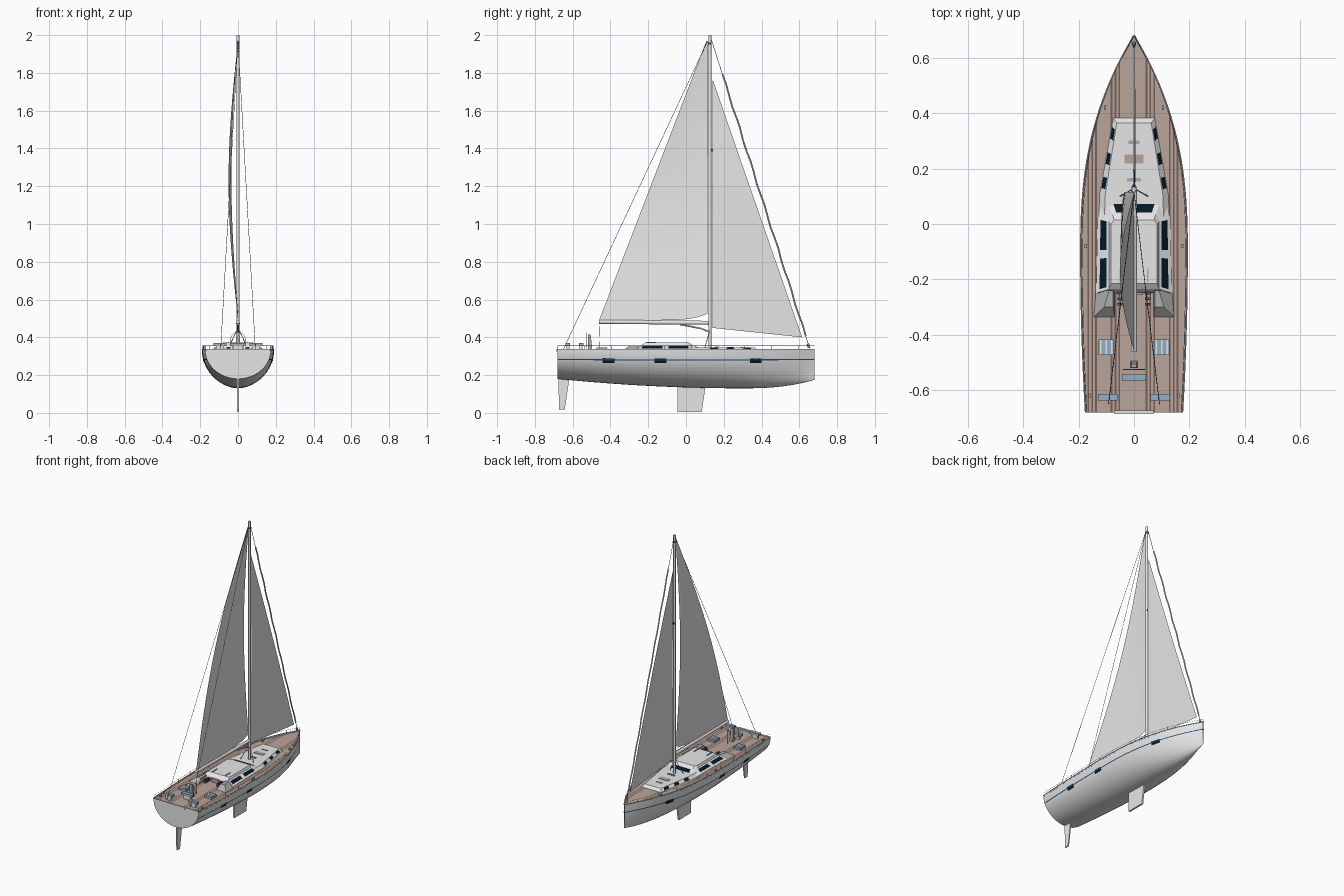
import bpy, bmesh, math
from mathutils import Vector

cube = bpy.data.objects.get("Cube")
if cube:
    bpy.data.objects.remove(cube, do_unlink=True)


def material(name, *srgb):
    m = bpy.data.materials.new(name)
    col = [c ** 2.2 for c in srgb] + [1]
    m.diffuse_color = col
    m.use_nodes = True
    m.node_tree.nodes["Principled BSDF"].inputs["Base Color"].default_value = col
    return m


WHITE = material("hull_white", .9, .9, .9)
SAIL = material("sail_cloth", .9, .9, .9)
TEAK = material("teak", .72, .64, .6)
DARK_TEAK = material("dark_teak", .46, .38, .35)
GLASS = material("dark_glass", .03, .12, .17)
BLUE = material("stripe_blue", .12, .33, .48)
CUSHION = material("cushion_blue", .57, .69, .77)
GREY = material("fitting_grey", .68, .68, .68)
WIRE = material("rigging_dark", .33, .33, .34)

TOP, DECK, BOW, STERN = .337, .328, .68, -.68


def mesh(name, verts, faces, *mats, smooth=False):
    me = bpy.data.meshes.new(name)
    bm = bmesh.new()
    vs = [bm.verts.new(v) for v in verts]
    for f in faces:
        bm.faces.new([vs[i] for i in f])
    bmesh.ops.recalc_face_normals(bm, faces=bm.faces)
    bm.to_mesh(me)
    bm.free()
    ob = bpy.data.objects.new(name, me)
    bpy.context.collection.objects.link(ob)
    for m in mats:
        me.materials.append(m)
    if smooth:
        activate(ob)
        bpy.ops.object.shade_smooth_by_angle(angle=math.radians(40))
    return ob


def activate(ob):
    bpy.ops.object.select_all(action='DESELECT')
    ob.select_set(True)
    bpy.context.view_layer.objects.active = ob


def grid(name, rows, mat):
    n = len(rows[0])
    faces = [(r * n + c, r * n + c + 1, (r + 1) * n + c + 1, (r + 1) * n + c)
             for r in range(len(rows) - 1) for c in range(n - 1)]
    return mesh(name, [p for row in rows for p in row], faces, mat, smooth=True)


def frustum(name, low, z0, high, z1, mat):
    """Solid between two outlines with the same number of corners."""
    n = len(low)
    verts = [(x, y, z0) for x, y in low] + [(x, y, z1) for x, y in high]
    faces = [(i, (i + 1) % n, (i + 1) % n + n, i + n) for i in range(n)]
    return mesh(name, verts, faces + [range(n), range(n, 2 * n)], mat)


def box(name, x, y, z0, w, d, h, mat):
    o = [(x + a * w / 2, y + b * d / 2) for a, b in ((-1, -1), (1, -1), (1, 1), (-1, 1))]
    return frustum(name, o, z0, o, z0 + h, mat)


def mirrored(half):
    return half + [(-x, y) for x, y in reversed(half)]


def tube(name, pts, r, mat, sides=1):
    cu = bpy.data.curves.new(name, 'CURVE')
    cu.dimensions, cu.bevel_depth, cu.bevel_resolution, cu.use_fill_caps = '3D', r, sides, True
    sp = cu.splines.new('POLY')
    sp.points.add(len(pts) - 1)
    for p, co in zip(sp.points, pts):
        p.co = (*co, 1)
    cu.materials.append(mat)
    ob = bpy.data.objects.new(name, cu)
    bpy.context.collection.objects.link(ob)
    activate(ob)
    bpy.ops.object.convert(target='MESH')


def pane(name, quad, u0, u1, v0, v1):
    """Thin glass plate on part of a four-cornered face, lifted outwards."""
    a, b, c, d = map(Vector, quad)
    n = (b - a).cross(d - a).normalized()
    n *= .0015 if n.z > 0 else -.0015
    at = lambda u, v: a.lerp(b, u).lerp(d.lerp(c, u), v) + n
    mesh(name, [at(u0, v0), at(u1, v0), at(u1, v1), at(u0, v1)], [range(4)], GLASS)


def seat(name, x, y, w):
    box(name + "_base", x, y, DECK, w * .6, .015, .027, WHITE)
    box(name, x, y, .353, w, .024, .012, GREY)
    box(name + "_cushion", x, y, .365, w, .024, .004, CUSHION)


# Hull shape
def half_width(y):
    if y > -.1:
        return max(.002, .192 * (1 - ((y + .1) / .78) ** 2.5))
    return .192 - .017 * ((y + .1) / .58) ** 2


def keel_z(y):
    if y < .3:
        return .13 + .05 * ((.3 - y) / .98) ** 2
    return .13 + .045 * ((y - .3) / .38) ** 2.5


def hull_x(y, z):
    t = (TOP - z) / (TOP - keel_z(y))
    return half_width(y) * math.sqrt(max(0, 1 - t * t))


stations = [STERN + (BOW - STERN) * i / 48 for i in range(49)]
angles = [math.pi * k / 24 for k in range(25)]
rows = [[(half_width(y) * math.cos(a), y, TOP - (TOP - keel_z(y)) * math.sin(a))
         for a in angles] for y in stations]
grid("hull", rows, WHITE)
mesh("transom", rows[0], [range(25)], WHITE)
box("stern_step", 0, STERN, .325, .14, .012, .012, WHITE)

# Planked deck with bands of dark seams
deck = mesh("deck", [(s * half_width(y), y, DECK) for y in stations for s in (-1, 1)],
            [(2 * i, 2 * i + 1, 2 * i + 3, 2 * i + 2) for i in range(48)], TEAK, DARK_TEAK)
bm = bmesh.new()
bm.from_mesh(deck.data)
PITCH, SEAM, BAND = .014, .006, .042
for k in range(-14, 15):
    for x in (k * PITCH, k * PITCH + SEAM):
        bmesh.ops.bisect_plane(bm, geom=bm.verts[:] + bm.edges[:] + bm.faces[:],
                               plane_co=(x, 0, 0), plane_no=(1, 0, 0))
for f in bm.faces:
    x = f.calc_center_median().x
    f.material_index = int(x % PITCH < SEAM and abs(x) % (2 * BAND) > BAND)
bm.to_mesh(deck.data)
bm.free()

# Rails, stripe and hull windows on both sides
for s, side in ((1, "left"), (-1, "right")):
    def hull_patch(name, y0, y1, z0, z1, mat, n):
        ys = [y0 + (y1 - y0) * i / n for i in range(n + 1)]
        rise = lambda y: .007 * y * y
        grid(name, [[(s * (hull_x(y, z + rise(y)) + .0015), y, z + rise(y))
                     for z in (z0, (z0 + z1) / 2, z1)] for y in ys], mat)

    hull_patch(side + "_stripe", STERN, BOW, .277, .283, BLUE, 48)
    for y in (-.41, -.135, .37):
        hull_patch(side + "_hull_window", y - .031, y + .031, .264, .288, GLASS, 4)
    tube(side + "_toe_rail", [(s * half_width(y), y, TOP) for y in stations], .0025, WHITE)
    tube(side + "_lifeline", [(s * half_width(y) * .97, y, .356) for y in stations], .0008, GREY)
    for y in stations[:48:5]:
        x = s * half_width(y) * .97
        tube(side + "_stanchion", [(x, y, DECK), (x, y, .357)], .0015, GREY)
    for y in (-.62, -.08, .42):
        box(side + "_cleat", s * (half_width(y) - .018), y, DECK, .008, .015, .01, GREY)

# Fin keel and rudder
for name, prof, th in (("fin_keel", ((-.045, .15), (.105, .15), (.083, .004), (-.045, .004)), .012),
                       ("rudder", ((-.676, .2), (-.615, .2), (-.642, .018), (-.672, .018)), .008)):
    verts = [(s * th / 2, y, z) for s in (-1, 1) for y, z in prof]
    mesh(name, verts, [range(4), range(4, 8)] +
         [(i, (i + 1) % 4, (i + 1) % 4 + 4, i + 4) for i in range(4)], WHITE)

# Low coachroof
frustum("coachroof", mirrored([(.13, -.24), (.125, .1), (.075, .382)]), DECK,
        mirrored([(.11, -.24), (.105, .1), (.062, .365)]), .346, WHITE)
box("large_hatch", 0, .235, .345, .07, .032, .004, TEAK)
box("small_hatch", 0, .295, .345, .04, .012, .004, TEAK)
box("mast_traveller", 0, .16, .345, .05, .012, .006, GREY)

# Raised pilothouse with sloping glazing and a steeper roof edge
LOW, EAVES, HIGH = .334, .358, .372
eaves = mirrored([(.09, -.235), (.09, .01), (.078, .035)])
frustum("pilothouse", mirrored([(.137, -.25), (.132, .02), (.105, .1)]), LOW, eaves, EAVES, WHITE)
frustum("pilothouse_roof", eaves, EAVES,
        mirrored([(.083, -.215), (.083, .0), (.072, .015)]), HIGH, WHITE)
pane("windscreen", [(-.105, .1, LOW), (.105, .1, LOW), (.078, .035, EAVES), (-.078, .035, EAVES)],
     .1, .9, .4, .9)
for s in (1, -1):
    quad = [(s * .125, .1, DECK), (s * .075, .382, DECK), (s * .062, .365, .346), (s * .105, .1, .346)]
    for u in (.1, .42, .75):
        pane("coachroof_window", quad, u, u + .15, .15, .9)
    quad = [(s * .137, -.25, LOW), (s * .132, .02, LOW), (s * .09, .01, EAVES), (s * .09, -.235, EAVES)]
    pane("rear_side_window", quad, .04, .46, .28, .8)
    pane("front_side_window", quad, .58, .99, .28, .8)
    box("roof_rail", s * .05, -.185, HIGH - .001, .006, .05, .005, GREY)
    # Cockpit coaming, winches and seats
    frustum("coaming", [(s * .07, -.335), (s * .145, -.335), (s * .137, -.24), (s * .07, -.24)], DECK,
            [(s * .075, -.3), (s * .108, -.3), (s * .09, -.24), (s * .075, -.24)], .357, GREY)
    for y in (-.25, -.27, -.29):
        box("winch", s * .05, y, DECK, .02, .01, .02, WIRE)
    box("cockpit_seat", s * .1, -.445, DECK, .055, .055, .016, CUSHION)
    for k in (-1, 0, 1):
        box("seat_slat", s * .1 + k * .02, -.445, .343, .006, .057, .003, WHITE)
    seat("stern_seat", s * .095, -.625, .07)
    # Standing rigging and mast guard
    tube("backstay", [(0, .115, 1.97), (s * .092, -.65, .335)], .0012, WIRE)
    tube("mast_guard", [(s * .05, .1, .345), (s * .012, .122, .425), (0, .125, .45)], .002, GREY)
seat("helm_seat", 0, -.555, .085)
box("companionway", 0, -.252, DECK, .06, .008, .025, TEAK)
frustum("binnacle", mirrored([(.012, -.52), (.012, -.495)]), DECK,
        mirrored([(.009, -.518), (.009, -.505)]), .415, GREY)
ring = [(.04 * math.cos(a), -.525, .385 + .04 * math.sin(a))
        for a in (math.tau * i / 20 for i in range(21))]
tube("helm_wheel", ring, .0015, GREY)

# Mast, boom and kicker
tube("mast", [(0, .126, .34), (0, .126, 2.0)], .0085, WHITE, 3)
box("masthead_light", 0, .126, 1.95, .018, .018, .01, BLUE)
box("mast_light", 0, .138, 1.385, .01, .008, .012, BLUE)
tube("boom", [(0, .12, .477), (0, -.46, .482)], .011, WHITE, 3)
tube("kicker", [(0, .12, .43), (0, .08, .447), (0, -.03, .468)], .005, WHITE)
tube("main_sheet", [(0, -.455, .48), (0, -.46, DECK)], .001, WIRE)


# Sails: rows run from foot to head, columns from luff to leech
def sail(name, luff0, luff1, leech0, leech1, belly, lift):
    rows = []
    for i in range(25):
        v = i / 24
        a, b = Vector(luff0).lerp(Vector(luff1), v), Vector(leech0).lerp(Vector(leech1), v)
        row = []
        for j in range(13):
            u = j / 12
            p = a.lerp(b, u)
            draft = .7 + .3 * math.sqrt(math.sin(math.pi / 2 * u))
            row.append((belly * draft * math.sin(math.pi * v), p.x,
                        p.y + lift * (1 - v) * (1 - u) ** 8))
        rows.append(row)
    grid(name, rows, SAIL)


sail("mainsail", (.114, .49), (.116, 1.97), (-.46, .49), (.108, 1.97), -.05, .035)
sail("jib", (.14, .45), (.14, 1.76), (.615, .4), (.143, 1.76), .006, 0)

# Forestay with a furled sail
head, foot = Vector((0, .13, 1.99)), Vector((0, .655, .34))
tube("forestay", [head, foot], .0015, WIRE)
tube("furled_sail", [head.lerp(foot, .12 + .84 * i / 24) + Vector((0, .003 * math.sin(i * 1.7), 0))
                     for i in range(25)], .0045, SAIL, 2)
tube("furling_drum", [(0, .645, .365), (0, .652, .345)], .007, GREY, 2)
